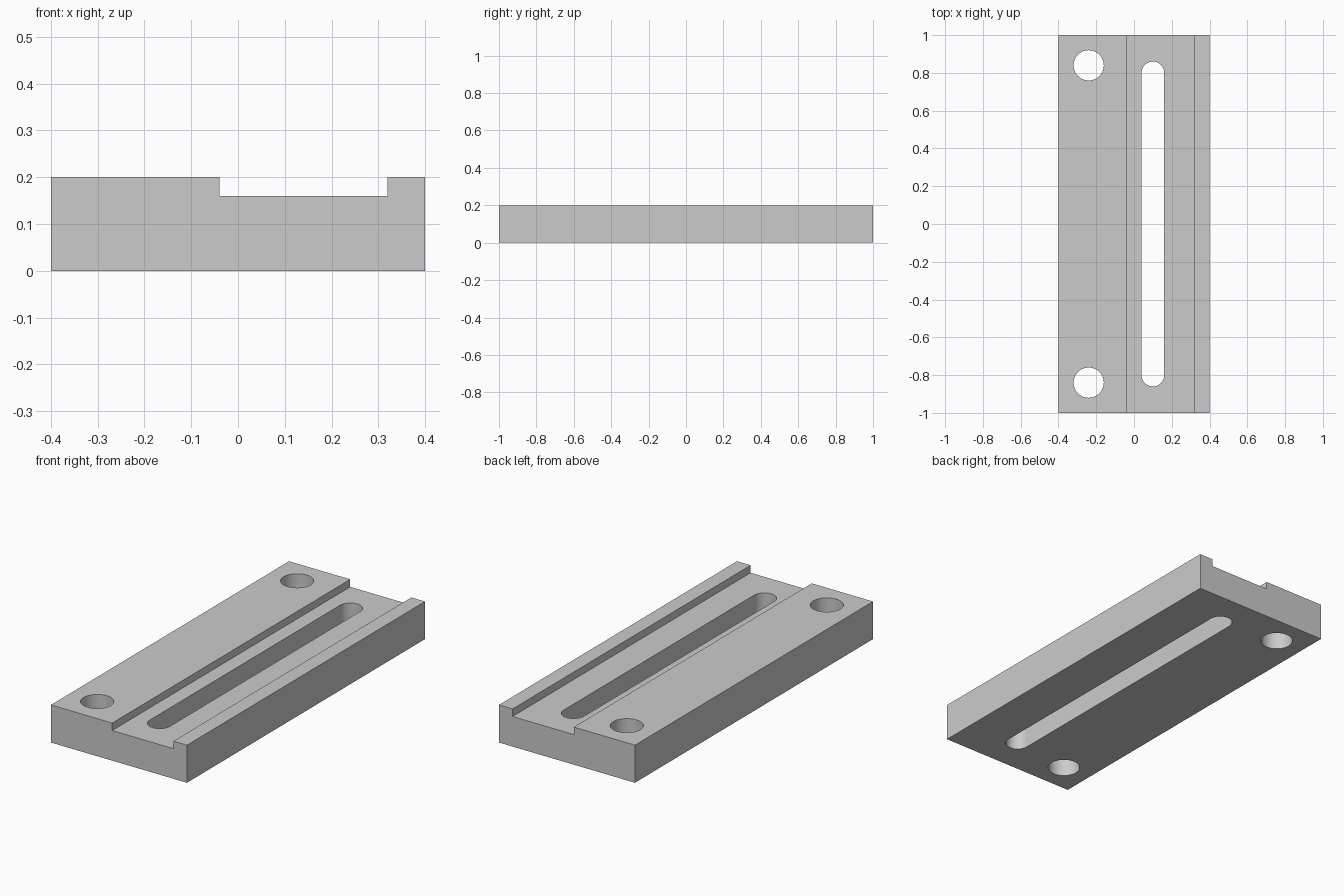
import bpy, bmesh
from math import pi, cos, sin

cube = bpy.data.objects.get("Cube")
if cube:
    bpy.data.objects.remove(cube, do_unlink=True)

grey = bpy.data.materials.new("plain grey")
grey.use_nodes = True
grey.diffuse_color = (0.6, 0.6, 0.6, 1)
grey.node_tree.nodes["Principled BSDF"].inputs["Base Color"].default_value = (0.6, 0.6, 0.6, 1)


def prism(name, points, direction):
    """Extrude a closed outline of 3D points along a direction."""
    bm = bmesh.new()
    face = bm.faces.new([bm.verts.new(p) for p in points])
    grown = bmesh.ops.extrude_face_region(bm, geom=[face])["geom"]
    moved = [v for v in grown if isinstance(v, bmesh.types.BMVert)]
    bmesh.ops.translate(bm, verts=moved, vec=direction)
    bmesh.ops.recalc_face_normals(bm, faces=bm.faces)
    mesh = bpy.data.meshes.new(name)
    bm.to_mesh(mesh)
    bm.free()
    mesh.materials.append(grey)
    obj = bpy.data.objects.new(name, mesh)
    bpy.context.collection.objects.link(obj)
    return obj


def slot_cutter(name, x, y, radius, half_length=0, steps=32):
    """Upright round cutter, stretched along y by half_length."""
    points = []
    for side in (1, -1):
        start = 0 if side > 0 else pi
        # A plain circle shares its end points, so drop the repeat
        count = steps + 1 if half_length else steps
        for i in range(count):
            a = start + pi * i / steps
            points.append((x + radius * cos(a), y + side * half_length + radius * sin(a), -0.1))
    return prism(name, points, (0, 0, 0.5))


# Plate with a shallow lengthwise channel
profile = [(-0.4, 0), (0.4, 0), (0.4, 0.2), (0.32, 0.2),
           (0.32, 0.16), (-0.04, 0.16), (-0.04, 0.2), (-0.4, 0.2)]
plate = prism("channel_plate", [(x, -1, z) for x, z in profile], (0, 2, 0))

# Long slot and two mounting holes
cutters = [slot_cutter("slot_cutter", 0.1, 0, 0.06, 0.8),
           slot_cutter("front_hole_cutter", -0.24, -0.84, 0.08),
           slot_cutter("back_hole_cutter", -0.24, 0.84, 0.08)]
bpy.context.view_layer.objects.active = plate
for cutter in cutters:
    cut = plate.modifiers.new(cutter.name, "BOOLEAN")
    cut.operation = "DIFFERENCE"
    cut.solver = "EXACT"
    cut.object = cutter
    bpy.ops.object.modifier_apply(modifier=cut.name)
    bpy.data.objects.remove(cutter, do_unlink=True)

# Smooth hole walls, sharp edges elsewhere
bpy.ops.object.select_all(action="DESELECT")
plate.select_set(True)
bpy.ops.object.shade_smooth_by_angle()
